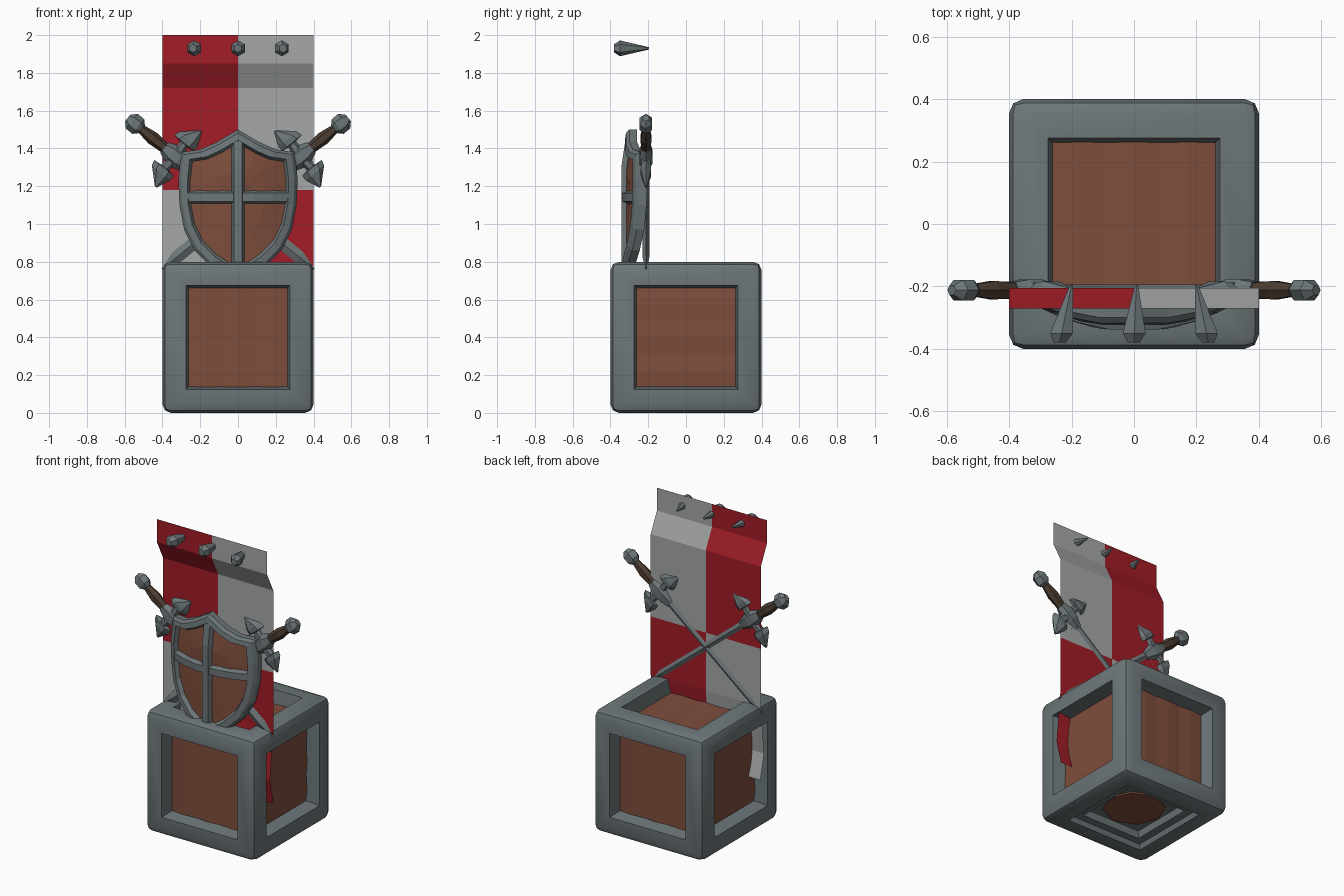
import bpy, bmesh, math
from mathutils import Vector as V

if "Cube" in bpy.data.objects:
    bpy.data.objects.remove(bpy.data.objects["Cube"])


def material(name, rgb):
    m = bpy.data.materials.new(name)
    m.diffuse_color = (*rgb, 1)
    m.use_nodes = True
    m.node_tree.nodes["Principled BSDF"].inputs["Base Color"].default_value = m.diffuse_color
    return m


METAL = material("metal", (0.15, 0.18, 0.19))
WOOD = material("wood", (0.21, 0.075, 0.045))
GRIP = material("grip_leather", (0.07, 0.045, 0.03))
RED = material("red_cloth", (0.36, 0.012, 0.02))
CLOTH = material("grey_cloth", (0.38, 0.39, 0.39))


def finish(name, bm, *mats, smooth=False):
    me = bpy.data.meshes.new(name)
    bm.to_mesh(me)
    bm.free()
    ob = bpy.data.objects.new(name, me)
    bpy.context.collection.objects.link(ob)
    for m in mats:
        me.materials.append(m)
    if smooth:
        bpy.context.view_layer.objects.active = ob
        ob.select_set(True)
        bpy.ops.object.shade_smooth_by_angle(angle=math.radians(40))
        ob.select_set(False)
    return ob


def loft(name, rings, mat, closed=False, mirror=False):
    """Skin a list of equal-length vertex rings; cap the ends unless closed."""
    bm = bmesh.new()
    rows = [[bm.verts.new(p) for p in r] for r in rings]
    n = len(rows[0])
    pairs = list(zip(rows, rows[1:])) + ([(rows[-1], rows[0])] if closed else [])
    for a, b in pairs:
        for i in range(n):
            j = (i + 1) % n
            bm.faces.new((a[i], a[j], b[j], b[i]))
    if not closed:
        bm.faces.new(rows[0])
        bm.faces.new(rows[-1])
    bmesh.ops.recalc_face_normals(bm, faces=bm.faces)
    ob = finish(name, bm, mat)
    if mirror:
        mod = ob.modifiers.new("mirror", 'MIRROR')
        mod.use_mirror_merge = False
    return ob


def ring(c, a, b, n):
    return [c + a * math.cos(2 * math.pi * i / n) + b * math.sin(2 * math.pi * i / n)
            for i in range(n)]


# Crate frame: bevelled cube with a recess in every side
bm = bmesh.new()
bmesh.ops.create_cube(bm, size=0.8)
bmesh.ops.translate(bm, verts=bm.verts, vec=(0, 0, 0.4))
bmesh.ops.bevel(bm, geom=bm.edges[:], offset=0.045, segments=2, profile=0.5, affect='EDGES')
sides = sorted(bm.faces, key=lambda f: -f.calc_area())[:6]
bottom = [f for f in sides if f.normal.z < -0.9]
sides = [f for f in sides if f not in bottom]


def recess(faces, thickness, depth):
    bmesh.ops.inset_individual(bm, faces=faces, thickness=thickness, depth=depth,
                               use_even_offset=True)


recess(sides, 0.08, 0)
recess(sides, 0.014, -0.09)
recess(bottom, 0.08, 0)
recess(bottom, 0.012, -0.03)
recess(bottom, 0.05, 0)
recess(bottom, 0.012, -0.04)
finish("crate_frame", bm, METAL, smooth=True)

# Slightly uneven boards in each recess: (normal, board run direction)
X, Y, Z = V((1, 0, 0)), V((0, 1, 0)), V((0, 0, 1))
for name, nrm, run in (("front", -Y, Z), ("back", Y, Z), ("right", X, Y),
                       ("left", -X, Y), ("top", Z, Y)):
    across = run.cross(nrm)
    bm = bmesh.new()
    rows = []
    for i, off in enumerate((0, .006, .002, .007, .001, .006, 0)):
        c = V((0, 0, 0.4)) + nrm * (0.311 + off) + across * (0.263 * (i / 3 - 1))
        rows.append([bm.verts.new(c + run * s) for s in (-0.263, 0.263)])
    for a, b in zip(rows, rows[1:]):
        bm.faces.new((a[0], b[0], b[1], a[1]))
    finish(name + "_boards", bm, WOOD)
loft("bottom_plug", [ring(V((0, 0, z)), X * 0.19, Y * 0.19, 8) for z in (0.06, 0.08)], WOOD)

# Banner: bent sheet in four coloured quarters
bm = bmesh.new()
profile = [(2.0, -.27), (1.85, -.27), (1.72, -.205), (1.18, -.205),
           (0.8, -.205), (0.48, -.24), (0.32, -.2)]
rows = [[bm.verts.new((x, y, z)) for x in (-0.4, 0, 0.4)] for z, y in profile]
for k, (a, b) in enumerate(zip(rows, rows[1:])):
    for i in (0, 1):
        f = bm.faces.new((a[i], b[i], b[i + 1], a[i + 1]))
        f.material_index = int((i == 1) == (k < 3))
finish("banner", bm, RED, CLOTH)

# Banner spikes
for i, (hx, tx) in enumerate(((-0.235, -0.2), (0, 0.008), (0.235, 0.2))):
    parts = ((-0.38, 0.022), (-0.35, 0.042), (-0.195, 0.006))
    loft(f"banner_spike_{i + 1}",
         [ring(V((tx + (hx - tx) * (-0.195 - y) / 0.17, y, 1.93)), Z * r, X * r, 6)
          for y, r in parts], METAL)


# Shield: curved rim, cross bars and wooden core
def bend(x, z, off):
    return V((x, -0.325 + 0.85 * x * x + 0.15 * max(0, z - 1.3) + off, z))


half = [(0.11, 1.435), (0.2, 1.395), (0.3, 1.38), (0.316, 1.24), (0.31, 1.1),
        (0.285, 0.97), (0.23, 0.86), (0.14, 0.77)]
outline = [(0, 1.5)] + half + [(0, 0.68)] + [(-x, z) for x, z in reversed(half)]


def scaled(x, z, s):
    return x * s, 1.13 + (z - 1.13) * s


rim = ((1, 0.035), (1, -0.005), (0.95, -0.02), (0.85, -0.02), (0.8, 0.015), (0.85, 0.035))
loft("shield_rim", [[bend(*scaled(x, z, s), o) for s, o in rim] for x, z in outline],
     METAL, closed=True)
core = ((0.02, 0.008), (0.45, 0.008), (0.9, 0.008), (0.9, 0.03), (0.45, 0.03), (0.02, 0.03))
loft("shield_core", [[bend(*scaled(x, z, s), o) for x, z in outline] for s, o in core], WOOD)
bar = ((-0.036, 0.015), (-0.022, -0.018), (0.022, -0.018), (0.036, 0.015))
loft("shield_upright", [[bend(w, z, o) for w, o in bar] for z in (0.75, 1.1, 1.3, 1.44)], METAL)
loft("shield_crossbar", [[bend(x, 1.142 + w, o) for w, o in bar]
                         for x in (-0.28, -0.18, -0.08, 0.08, 0.18, 0.28)], METAL)

# Crossed swords: u runs from pommel to tip, v across; mirrored in x
D, N = V((0.777, 0, -0.63)), V((0.63, 0, 0.777))
POMMEL = V((-0.545, -0.212, 1.53))


def sword_part(name, sections, n, mat):
    loft(name, [ring(POMMEL + D * u, N * a, Y * b, n) for u, a, b in sections], mat, mirror=True)


sword_part("sword_pommel", [(-0.05, .022, .018), (-0.022, .05, .038), (0.022, .05, .038),
                            (0.05, .022, .018)], 6, METAL)
sword_part("sword_grip", [(0.04, .024, .022), (0.12, .036, .034), (0.21, .028, .026)], 6, GRIP)
sword_part("sword_collar", [(0.2, .035, .03), (0.25, .055, .04), (0.3, .055, .04),
                            (0.37, .03, .02)], 6, METAL)
sword_part("sword_blade", [(0.28, .034, .018), (1.12, .034, .018), (1.22, .003, .003)], 4, METAL)
for s, side in ((1, "upper"), (-1, "lower")):
    arm = [(0, .275, .03, .03), (.08, .268, .025, .025), (.085, .265, .066, .03),
           (.115, .27, .062, .032), (.19, .295, .006, .006)]
    loft(f"sword_guard_{side}", [ring(POMMEL + D * u + N * v * s, D * a, Y * b, 6)
                                 for v, u, a, b in arm], METAL, mirror=True)
